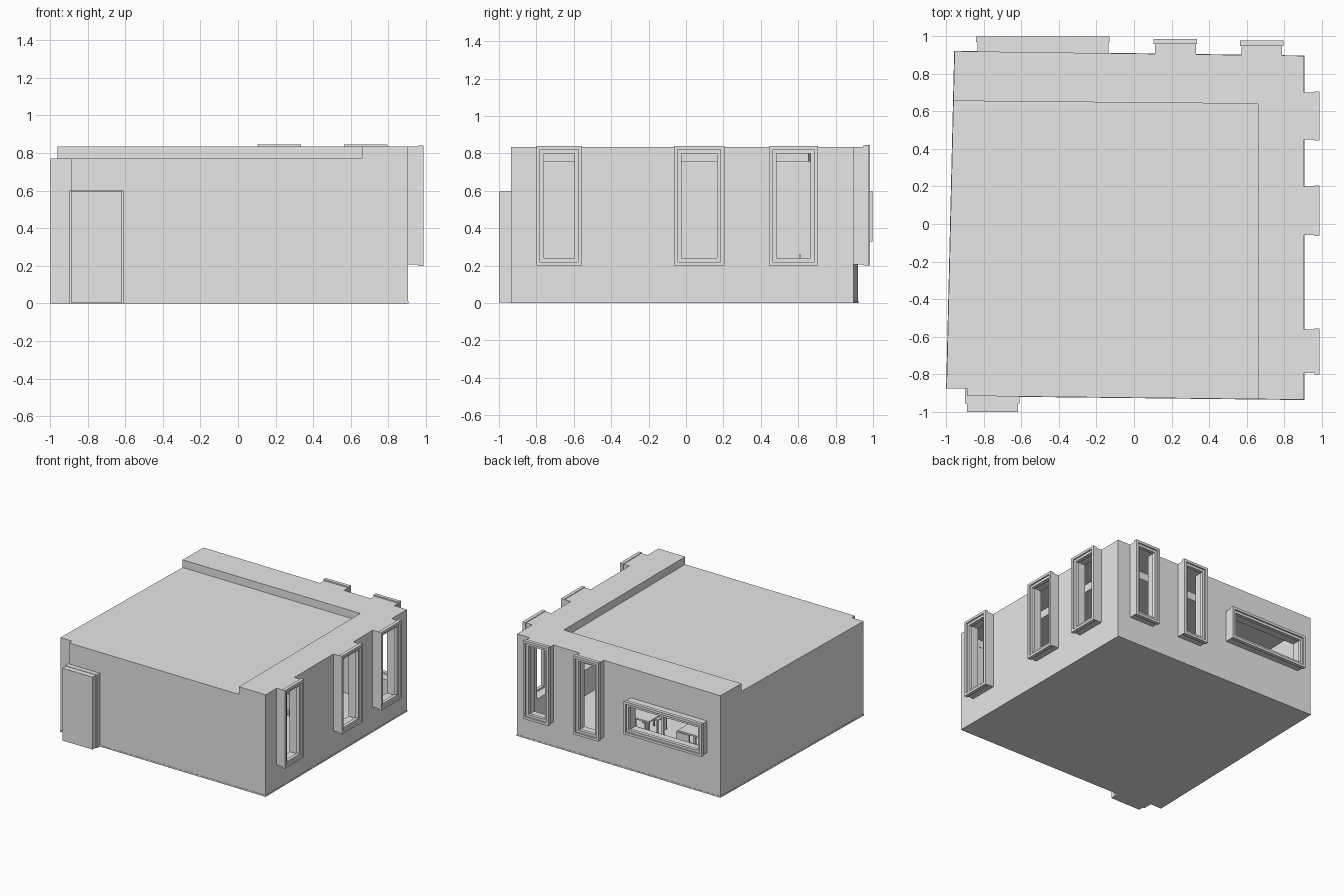
import bpy, bmesh, math
from mathutils import Vector

if "Cube" in bpy.data.objects:
    bpy.data.objects.remove(bpy.data.objects["Cube"])


def material(name, v):
    m = bpy.data.materials.new(name)
    m.diffuse_color = (v, v, v, 1)
    m.use_nodes = True
    m.node_tree.nodes["Principled BSDF"].inputs["Base Color"].default_value = m.diffuse_color
    return m


GREY = material("plain_grey", 0.8)
PALE = material("pale_floor", 0.92)


def make(name, bm, mat=GREY):
    bmesh.ops.recalc_face_normals(bm, faces=bm.faces[:])
    me = bpy.data.meshes.new(name)
    bm.to_mesh(me)
    bm.free()
    me.materials.append(mat)
    ob = bpy.data.objects.new(name, me)
    bpy.context.collection.objects.link(ob)
    return ob


def prism(name, pts, z0, z1, mat=GREY):
    bm = bmesh.new()
    f = bm.faces.new([bm.verts.new((x, y, z0)) for x, y in pts])
    ext = bmesh.ops.extrude_face_region(bm, geom=[f])["geom"]
    for v in ext:
        if isinstance(v, bmesh.types.BMVert):
            v.co.z = z1
    return make(name, bm, mat)


def add_box(bm, x0, x1, y0, y1, z0, z1):
    vs = bmesh.ops.create_cube(bm, size=1)["verts"]
    for v in vs:
        v.co = Vector(((x0 + x1) / 2 + v.co.x * (x1 - x0),
                       (y0 + y1) / 2 + v.co.y * (y1 - y0),
                       (z0 + z1) / 2 + v.co.z * (z1 - z0)))


def boxes(name, items, mat=GREY):
    bm = bmesh.new()
    for b in items:
        add_box(bm, *b)
    return make(name, bm, mat)


def combine(target, tool, operation):
    m = target.modifiers.new("bool", "BOOLEAN")
    m.operation, m.solver, m.object = operation, "EXACT", tool
    bpy.context.view_layer.objects.active = target
    bpy.ops.object.modifier_apply(modifier=m.name)
    bpy.data.objects.remove(tool)


# Walls and roof: slightly skewed footprint
outline = [(-0.955, 0.92), (0.905, 0.895), (0.905, -0.935),
           (-0.89, -0.915), (-0.89, -0.875), (-0.998, -0.875)]
shell = prism("walls_and_roof", outline, 0.012, 0.835)

# Lower main roof leaves a raised strip along the back and right
low_roof = [(-1.2, 0.657), (0.66, 0.64), (0.66, -1.2), (-1.2, -1.2)]
combine(shell, prism("roof_cut", low_roof, 0.772, 1), "DIFFERENCE")

# Window bays: side, start, end, bottom, top, outer face
windows = [("right", -0.80, -0.555, 0.20, 0.84, 0.988),
           ("right", -0.065, 0.205, 0.20, 0.84, 0.988),
           ("right", 0.445, 0.705, 0.20, 0.84, 0.988),
           ("back", -0.84, -0.13, 0.33, 0.60, 0.998),
           ("back", 0.105, 0.335, 0.20, 0.845, 0.985),
           ("back", 0.565, 0.795, 0.20, 0.845, 0.976)]


def oriented(side, u0, u1, d0, d1, z0, z1):
    if side == "right":
        return (d0, d1, u0, u1, z0, z1)
    return (u0, u1, d0, d1, z0, z1)


for side, u0, u1, z0, z1, d in windows:
    body = oriented(side, u0 + 0.006, u1 - 0.006, 0.89, d - 0.02, z0 + 0.006, min(z1 - 0.005, 0.835))
    combine(shell, boxes("bay", [body]), "UNION")

# Hollow room, following the roof step
room = [(-0.925, 0.885), (0.875, 0.865), (0.875, -0.905), (-0.86, -0.885),
        (-0.86, -0.845), (-0.966, -0.845)]
combine(shell, prism("room", room, -0.1, 0.757), "DIFFERENCE")
strip = [(-0.925, 0.885), (0.875, 0.865), (0.875, -0.905), (0.675, -0.90),
         (0.675, 0.655), (-0.925, 0.672)]
combine(shell, prism("strip_room", strip, 0.7, 0.82), "DIFFERENCE")

# Window openings
for side, u0, u1, z0, z1, d in windows:
    i = 0.026
    hole = oriented(side, u0 + i, u1 - i, 0.8, 1.1, z0 + i, min(z1 - i, 0.817))
    combine(shell, boxes("hole", [hole]), "DIFFERENCE")


# Window frames: outer rim and recessed sash
def ring(side, u0, u1, z0, z1, w, d0, d1):
    return [oriented(side, u0, u0 + w, d0, d1, z0, z1),
            oriented(side, u1 - w, u1, d0, d1, z0, z1),
            oriented(side, u0 + w, u1 - w, d0, d1, z0, z0 + w),
            oriented(side, u0 + w, u1 - w, d0, d1, z1 - w, z1)]


for side, u0, u1, z0, z1, d in windows:
    boxes("window_rim", ring(side, u0, u1, z0, z1, 0.02, d - 0.028, d))
    boxes("window_sash", ring(side, u0 + 0.019, u1 - 0.019, z0 + 0.019, z1 - 0.019,
                              0.021, d - 0.04, d - 0.012))

# Floor slab and floor finish
base = [(x * 1.002, y * 1.002) for x, y in outline]
prism("floor_slab", base, 0.0, 0.012)
prism("floor_finish", room, 0.012, 0.016, PALE)

# Front door with casing and handle
boxes("door_casing", [(-0.90, -0.61, -0.955, -0.87, 0.0, 0.60)])
boxes("door_leaf", [(-0.89, -0.618, -1.0, -0.95, 0.004, 0.597)])


# Tables and chairs inside
def table(x, y, w, l, h=0.215):
    items = [(x - w, x + w, y - l, y + l, h - 0.012, h)]
    for sx in (-1, 1):
        for sy in (-1, 1):
            lx, ly = x + sx * (w - 0.015), y + sy * (l - 0.015)
            items.append((lx - 0.008, lx + 0.008, ly - 0.008, ly + 0.008, 0.014, h - 0.012))
    boxes("table", items)


def chair(x, y, turn):
    s, r = 0.06, 0.006
    items = [(x - s, x + s, y - s, y + s, 0.125, 0.137)]
    for sx in (-1, 1):
        for sy in (-1, 1):
            lx, ly = x + sx * (s - r), y + sy * (s - r)
            items.append((lx - r, lx + r, ly - r, ly + r, 0.014, 0.126))
    edge = y + turn * s
    items.append((x - s, x + s, edge - r, edge + r, 0.137, 0.26))
    boxes("chair", items)


for tx in (-0.5, 0.2):
    for ty in (-0.35, 0.4):
        table(tx, ty, 0.22, 0.11)
        for cx in (-0.1, 0.1):
            chair(tx + cx, ty + 0.15, 1)
            chair(tx + cx, ty - 0.15, -1)
